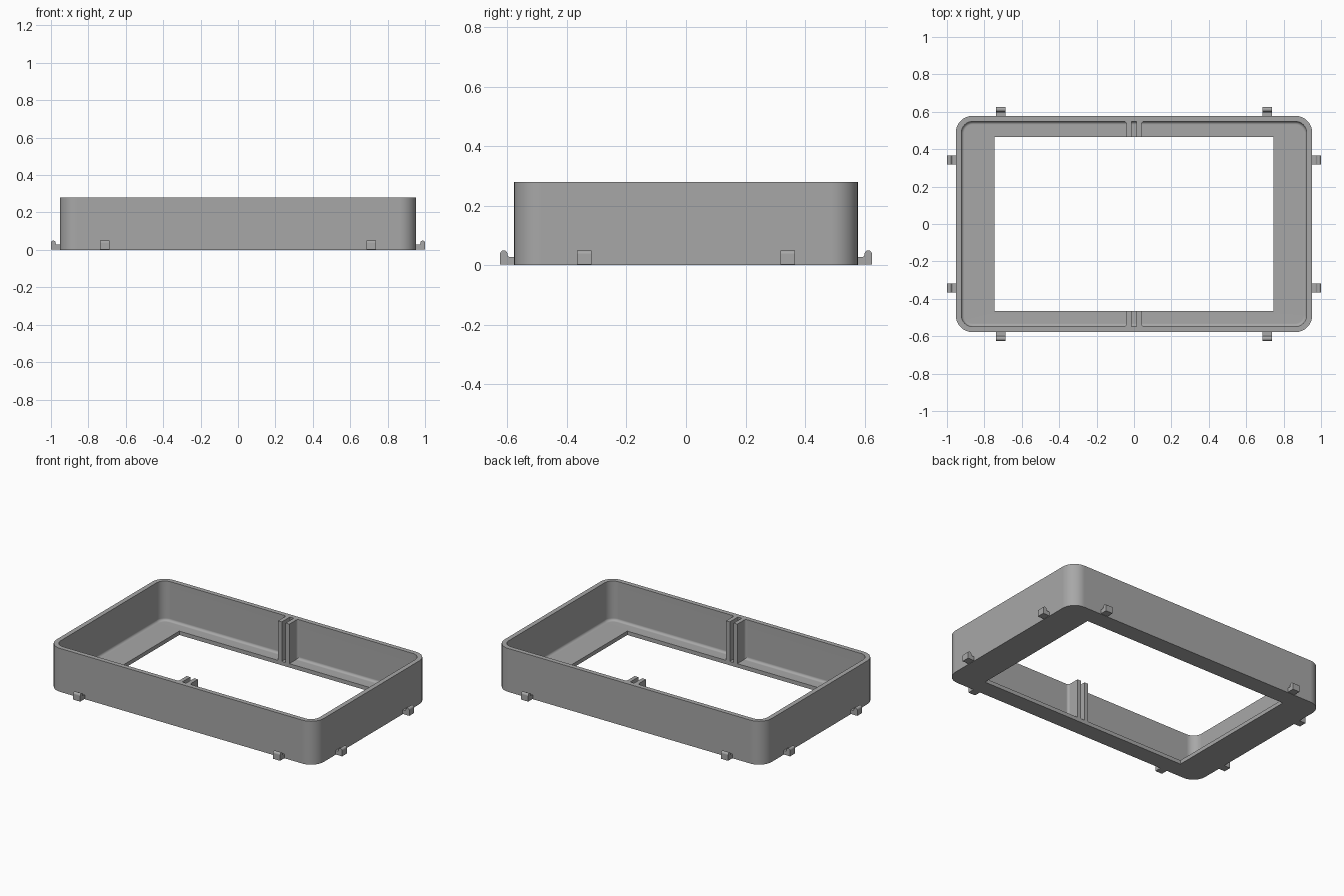
import bpy, bmesh
from math import pi, sin, cos
from mathutils import Matrix, Vector

cube = bpy.data.objects.get("Cube")
if cube:
    bpy.data.objects.remove(cube, do_unlink=True)

grey = bpy.data.materials.new("Mid grey plastic")
grey.use_nodes = True
colour = (0.39, 0.39, 0.39, 1)
grey.diffuse_color = colour
grey.node_tree.nodes["Principled BSDF"].inputs["Base Color"].default_value = colour

HX, HY, HEIGHT = 0.953, 0.578, 0.28   # outer half sizes and height
WALL, FLOOR, FILLET = 0.03, 0.025, 0.016
OPEN_X, OPEN_Y = 0.745, 0.466         # half sizes of the opening
STEPS = 8


def finish(name, bm):
    bmesh.ops.remove_doubles(bm, verts=bm.verts, dist=1e-5)
    bmesh.ops.recalc_face_normals(bm, faces=bm.faces)
    mesh = bpy.data.meshes.new(name)
    bm.to_mesh(mesh)
    bm.free()
    mesh.materials.append(grey)
    obj = bpy.data.objects.new(name, mesh)
    bpy.context.collection.objects.link(obj)
    bpy.ops.object.select_all(action="DESELECT")
    obj.select_set(True)
    bpy.context.view_layer.objects.active = obj
    bpy.ops.object.shade_smooth_by_angle(angle=pi / 6)
    normals = obj.modifiers.new("Flat face normals", "WEIGHTED_NORMAL")
    normals.keep_sharp = True
    return obj


def arc(cx, cy, r, start, end, steps=STEPS):
    angles = [start + (end - start) * i / steps for i in range(steps + 1)]
    return [(cx + r * cos(a), cy + r * sin(a)) for a in angles]


def rounded_rect(hx, hy, r):
    points = []
    for i, (sx, sy) in enumerate([(1, 1), (-1, 1), (-1, -1), (1, -1)]):
        points += arc(sx * (hx - r), sy * (hy - r), r, i * pi / 2, (i + 1) * pi / 2)
    return points


def prism(name, profile, direction, matrix):
    """Extrude a closed list of 3D points and place the result."""
    bm = bmesh.new()
    face = bm.faces.new([bm.verts.new(p) for p in profile])
    extruded = bmesh.ops.extrude_face_region(bm, geom=[face])["geom"]
    verts = [v for v in extruded if isinstance(v, bmesh.types.BMVert)]
    bmesh.ops.translate(bm, verts=verts, vec=direction)
    bm.transform(matrix)
    return finish(name, bm)


# Tray frame: outer wall, rim, inner wall, floor fillet, floor and opening
rings = [(HX, HY, 0.09, 0), (HX, HY, 0.09, HEIGHT)]
rings.append((HX - WALL, HY - WALL, 0.06, HEIGHT))
for i in range(6):
    a = i / 5 * pi / 2
    inset = WALL + FILLET * (1 - cos(a))
    rings.append((HX - inset, HY - inset, 0.09 - inset,
                  FLOOR + FILLET * (1 - sin(a))))
rings += [(OPEN_X, OPEN_Y, 0, FLOOR), (OPEN_X, OPEN_Y, 0, 0)]

bm = bmesh.new()
loops = [[bm.verts.new((x, y, z)) for x, y in rounded_rect(hx, hy, r)]
         for hx, hy, r, z in rings]
for low, high in zip(loops, loops[1:] + loops[:1]):
    for i in range(len(low)):
        j = (i + 1) % len(low)
        bm.faces.new((low[i], low[j], high[j], high[i]))
finish("tray_frame", bm)

# Slotted guides in the middle of the front and back walls
INNER, RIB, SLOT, BLEND = HY - WALL, 0.04, 0.014, 0.015
half = [(RIB + BLEND, INNER + 0.008), (RIB + BLEND, INNER)]
half += arc(RIB + BLEND, INNER - BLEND, BLEND, pi / 2, pi)[1:]
half += [(RIB, OPEN_Y), (SLOT, OPEN_Y)]
half += arc(0, INNER + 0.006 - SLOT, SLOT, 0, pi / 2)
outline = half + [(-x, y) for x, y in reversed(half[:-1])]
for name, turn in (("back_guide", 0), ("front_guide", pi)):
    prism(name, [(x, y, FLOOR - 0.004) for x, y in outline],
          Vector((0, 0, HEIGHT - FLOOR + 0.004)), Matrix.Rotation(turn, 4, "Z"))

# Hooked clips around the bottom edge, profile drawn outward and up
CLIP, TIP = 0.05, 0.0125
reach = 0.047
side = [(-0.01, 0.002), (reach, 0.002)]
side += arc(reach - TIP, 0.05 - TIP, TIP, 0, pi, 10)
side += arc(reach - 2 * TIP - 0.008, 0.036, 0.008, 0, -pi / 2, 4)
side += [(-0.01, 0.028)]


def clip(name, x, y, turn):
    place = Matrix.Translation((x, y, 0)) @ Matrix.Rotation(turn, 4, "Z")
    prism(name, [(u, -CLIP / 2, z) for u, z in side], Vector((0, CLIP, 0)), place)


for s, end in ((-1, "a"), (1, "b")):
    clip("left_clip_" + end, HX, s * 0.342, 0)
    clip("right_clip_" + end, -HX, s * 0.342, pi)
    clip("back_clip_" + end, s * 0.713, HY, pi / 2)
    clip("front_clip_" + end, s * 0.713, -HY, -pi / 2)
